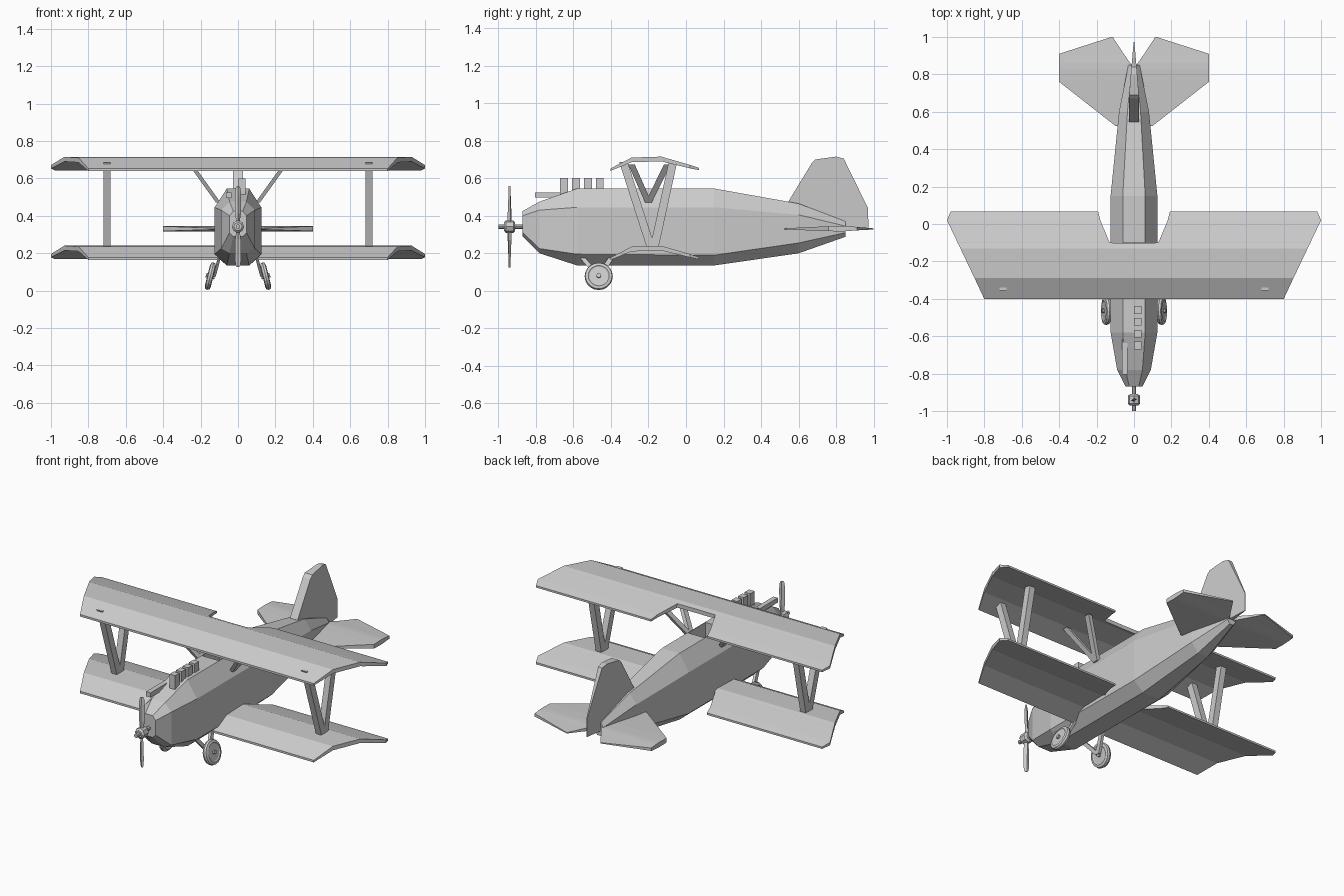
import bpy, bmesh, math
from mathutils import Vector, Matrix

if "Cube" in bpy.data.objects:
    bpy.data.objects.remove(bpy.data.objects["Cube"])


def finish(name, bm):
    bmesh.ops.recalc_face_normals(bm, faces=bm.faces[:])
    me = bpy.data.meshes.new(name)
    bm.to_mesh(me)
    bm.free()
    ob = bpy.data.objects.new(name, me)
    bpy.context.collection.objects.link(ob)
    return ob


def loft(name, rings):
    """Skin a list of equal-length rings and cap both ends."""
    bm = bmesh.new()
    vs = [[bm.verts.new(p) for p in r] for r in rings]
    n = len(rings[0])
    for a, b in zip(vs, vs[1:]):
        for i in range(n):
            j = (i + 1) % n
            bm.faces.new((a[i], a[j], b[j], b[i]))
    bm.faces.new(vs[0])
    bm.faces.new(vs[-1])
    return finish(name, bm)


def strut(name, a, b, wx, wy):
    """Bar with horizontal ends from a to b."""
    ring = [(-wx / 2, -wy / 2), (wx / 2, -wy / 2), (wx / 2, wy / 2), (-wx / 2, wy / 2)]
    return loft(name, [[Vector(p) + Vector((x, y, 0)) for x, y in ring] for p in (a, b)])


def surface(name, rows, dz=0):
    """Wing-like surface; rows are (y, inner x, outer x, top z, bottom z), mirrored."""
    bm = bmesh.new()
    vs = [[bm.verts.new(p) for p in ((i, y, t + dz), (o, y, t + dz), (o, y, b + dz), (i, y, b + dz))]
          for y, i, o, t, b in rows]
    for a, c in zip(vs, vs[1:]):
        for k in range(4):
            j = (k + 1) % 4
            if k == 3 and a[0].co.x == 0 and c[0].co.x == 0:
                continue  # open on the mirror plane
            bm.faces.new((a[k], a[j], c[j], c[k]))
    bm.faces.new(vs[0])
    bm.faces.new(vs[-1])
    ob = finish(name, bm)
    m = ob.modifiers.new("mirror", 'MIRROR')
    m.use_clip = True
    return ob


def lathe(name, profile, n, mat):
    """Revolve (axis position, radius) points around local x, then place with mat."""
    rings = [[mat @ Vector((h, r * math.cos(k * math.tau / n), r * math.sin(k * math.tau / n)))
              for k in range(n)] for h, r in profile]
    return loft(name, rings)


# Fuselage: octagonal sections (y, side w, top w, bottom, low, high, top)
sections = [(-.87, .045, .025, .29, .31, .40, .425),
            (-.78, .09, .045, .20, .225, .43, .475),
            (-.58, .125, .06, .135, .195, .445, .545),
            (.15, .125, .06, .135, .19, .445, .545),
            (.60, .08, .035, .20, .255, .405, .465),
            (.85, .03, .012, .288, .31, .345, .37)]
fuselage = loft("fuselage", [[(-t, y, zb), (t, y, zb), (w, y, zl), (w, y, zh),
                              (t, y, zt), (-t, y, zt), (-w, y, zh), (-w, y, zl)]
                             for y, w, t, zb, zl, zh, zt in sections])

# Cockpit opening below the upper wing
cutter = strut("cockpit_cutter", (0, -.185, .43), (0, -.185, .60), .11, .17)
cutter.hide_render = True
cutter.hide_viewport = True
cut = fuselage.modifiers.new("cockpit", 'BOOLEAN')
cut.operation = 'DIFFERENCE'
cut.object = cutter

# Upper and lower wings: cambered section, swept tips, centre cut-out at the back
tip = lambda y: .8 + (y + .4) * .476
wing = [(-.402, 0, .80, .652, .639),
        (-.29, 0, tip(-.29), .710, .685),
        (-.13, 0, tip(-.13), .715, .690),
        (-.102, 0, tip(-.1), .706, .682),
        (-.10, .13, tip(-.1), .706, .682),
        (.02, .18, 1.0, .671, .653),
        (.068, .192, .98, .655, .643)]
surface("upper_wing", wing)
surface("lower_wing", wing, -.475)

# Tailplane
surface("tailplane", [(.525, 0, .10, .333, .327),
                      (.76, 0, .40, .344, .318),
                      (.83, 0, .40, .346, .316),
                      (.86, .02, .40, .345, .318),
                      (.91, .055, .40, .340, .322),
                      (.999, .113, .123, .333, .327)])

# Fin: side outline, thick in front and sharp at the back
outline = [(.55, .44), (.545, .475), (.67, .68), (.69, .70), (.80, .715), (.84, .705),
           (.97, .44), (.972, .325), (.85, .32)]
half = lambda y: .026 if y < .7 else .026 - .024 * (y - .7) / .272
loft("fin", [[(s * half(y), y, z) for y, z in outline] for s in (-1, 1)])

# Struts on both sides
for s, side in ((1, "right"), (-1, "left")):
    strut(side + "_front_wing_strut", (s * .7, -.188, .235), (s * .7, -.333, .685), .038, .045)
    strut(side + "_rear_wing_strut", (s * .7, -.168, .235), (s * .7, -.07, .685), .038, .045)
    for part, y in (("front", -.29), ("rear", -.10)):
        strut(f"{side}_{part}_centre_strut", (s * .105, -.2, .47), (s * .25, y, .672), .025, .035)

    # Landing gear: leaning wheel with tyre, hub and legs
    place = Matrix.Translation((s * .148, -.465, .077)) @ Matrix.Rotation(-s * math.radians(14), 4, 'Y')
    lathe(side + "_tyre", [(-.012, .05), (-.016, .056), (-.012, .071), (0, .075),
                           (.012, .071), (.016, .056), (.012, .05)], 20, place)
    lathe(side + "_wheel_axle", [(-.024, .012), (.024, .012)], 8, place)
    strut(side + "_front_gear_leg", (s * .127, -.465, .075), (s * .10, -.55, .175), .016, .03)
    strut(side + "_rear_gear_leg", (s * .127, -.465, .075), (s * .10, -.40, .175), .016, .03)

# Exhaust stacks and the bar on the nose
for i in range(4):
    y = -.65 + i * .0635
    strut(f"exhaust_{i + 1}", (.02, y, .47), (.02, y, .60), .038, .042)
strut("nose_bar", (-.05, -.705, .496), (-.05, -.705, .525), .03, .20)

# Propeller: shaft, hub and two tapered blades
axis = Matrix.Translation((0, 0, .342)) @ Matrix.Rotation(math.pi / 2, 4, 'Z')
lathe("propeller_shaft", [(-1.0, .012), (-.84, .012)], 8, axis)
lathe("propeller_hub", [(-.97, .022), (-.96, .033), (-.92, .033), (-.91, .022)], 8, axis)
blade = [(.02, .018, .024), (.07, .030, .020), (.17, .034, .012), (.205, .026, .010), (.217, .012, .008)]
for s, side in ((1, "upper"), (-1, "lower")):
    rings = []
    for d, w, t in blade:
        rings.append([(x * w / 2, -.94 + y * t / 2 + s * x * .005, .342 + s * d)
                      for x, y in ((-1, 0), (0, -1), (1, 0), (0, 1))])
    loft(side + "_blade", rings)
